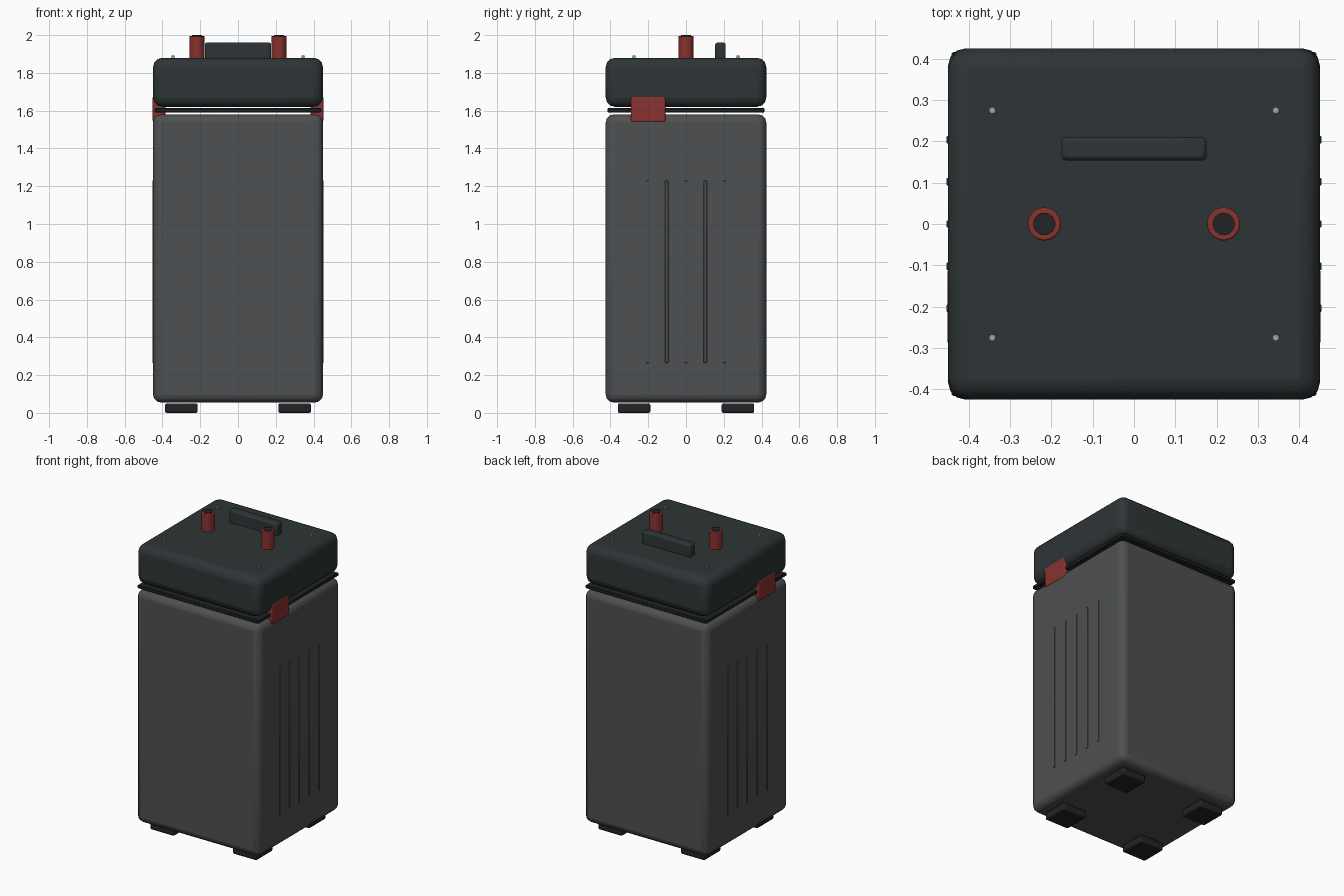
import bpy, math

if "Cube" in bpy.data.objects:
    bpy.data.objects.remove(bpy.data.objects["Cube"])


def material(name, rgb):
    m = bpy.data.materials.new(name)
    m.diffuse_color = (*rgb, 1)
    m.use_nodes = True
    m.node_tree.nodes["Principled BSDF"].inputs["Base Color"].default_value = m.diffuse_color
    return m


BODY = material("body_grey", (0.075, 0.08, 0.083))
LID = material("lid_dark", (0.027, 0.035, 0.037))
RUBBER = material("rubber_black", (0.016, 0.017, 0.018))
RED = material("red", (0.25, 0.032, 0.028))
METAL = material("screw_metal", (0.35, 0.36, 0.37))


def finish(o, name, mat, bevel, segments):
    o.name = name
    o.data.materials.append(mat)
    if bevel:
        b = o.modifiers.new("bevel", 'BEVEL')
        b.width, b.segments = bevel, segments
        b.limit_method = 'ANGLE'
        b.angle_limit = math.radians(40)
    bpy.ops.object.shade_smooth_by_angle(angle=math.radians(20))
    return o


def box(name, mat, lo, hi, bevel=0.0, segments=2):
    loc = [(a + b) / 2 for a, b in zip(lo, hi)]
    bpy.ops.mesh.primitive_cube_add(size=1, location=loc)
    o = bpy.context.object
    o.scale = [b - a for a, b in zip(lo, hi)]
    bpy.ops.object.transform_apply(location=False, rotation=False, scale=True)
    return finish(o, name, mat, bevel, segments)


def cylinder(name, mat, x, y, r, z0, z1, bevel=0.0, sides=24):
    bpy.ops.mesh.primitive_cylinder_add(vertices=sides, radius=r, depth=z1 - z0,
                                        location=(x, y, (z0 + z1) / 2))
    return finish(bpy.context.object, name, mat, bevel, 2)


# Case, gasket and lid
box("case_body", BODY, (-0.45, -0.425, 0.055), (0.45, 0.425, 1.58), 0.042, 3)
box("gasket", RUBBER, (-0.441, -0.416, 1.591), (0.441, 0.416, 1.613), 0.004, 1)
box("lid", LID, (-0.45, -0.425, 1.62), (0.45, 0.425, 1.88), 0.05, 3)

# Carry handle on the lid
box("handle", LID, (-0.176, 0.154, 1.87), (0.176, 0.21, 1.96), 0.011, 2)

for sx, side in ((-1, "left"), (1, "right")):
    # Side latch bridging lid and case
    xs = sorted((sx * 0.385, sx * 0.4515))
    box(side + "_latch", RED, (xs[0], -0.292, 1.54), (xs[1], -0.108, 1.676), 0.008, 2)

    # Slim vertical ribs on the side wall
    xs = sorted((sx * 0.44, sx * 0.4535))
    for i in range(-2, 3):
        y = i * 0.102
        box(side + "_rib", BODY, (xs[0], y - 0.009, 0.265), (xs[1], y + 0.009, 1.23), 0.002, 1)

    # Terminal sleeve with its dark post
    cylinder(side + "_terminal", RED, sx * 0.217, 0, 0.04, 1.87, 1.996, 0.004)
    cylinder(side + "_terminal_post", RUBBER, sx * 0.217, 0, 0.027, 1.95, 2.0)

    # Feet and lid screws
    for sy, end in ((-1, "front"), (1, "back")):
        x, y = sx * 0.3, sy * 0.275
        box(f"{end}_{side}_foot", RUBBER, (x - 0.086, y - 0.086, 0),
            (x + 0.086, y + 0.086, 0.05), 0.008, 2)
        cylinder(f"{end}_{side}_screw", METAL, sx * 0.343, y, 0.008, 1.875, 1.891, sides=12)
